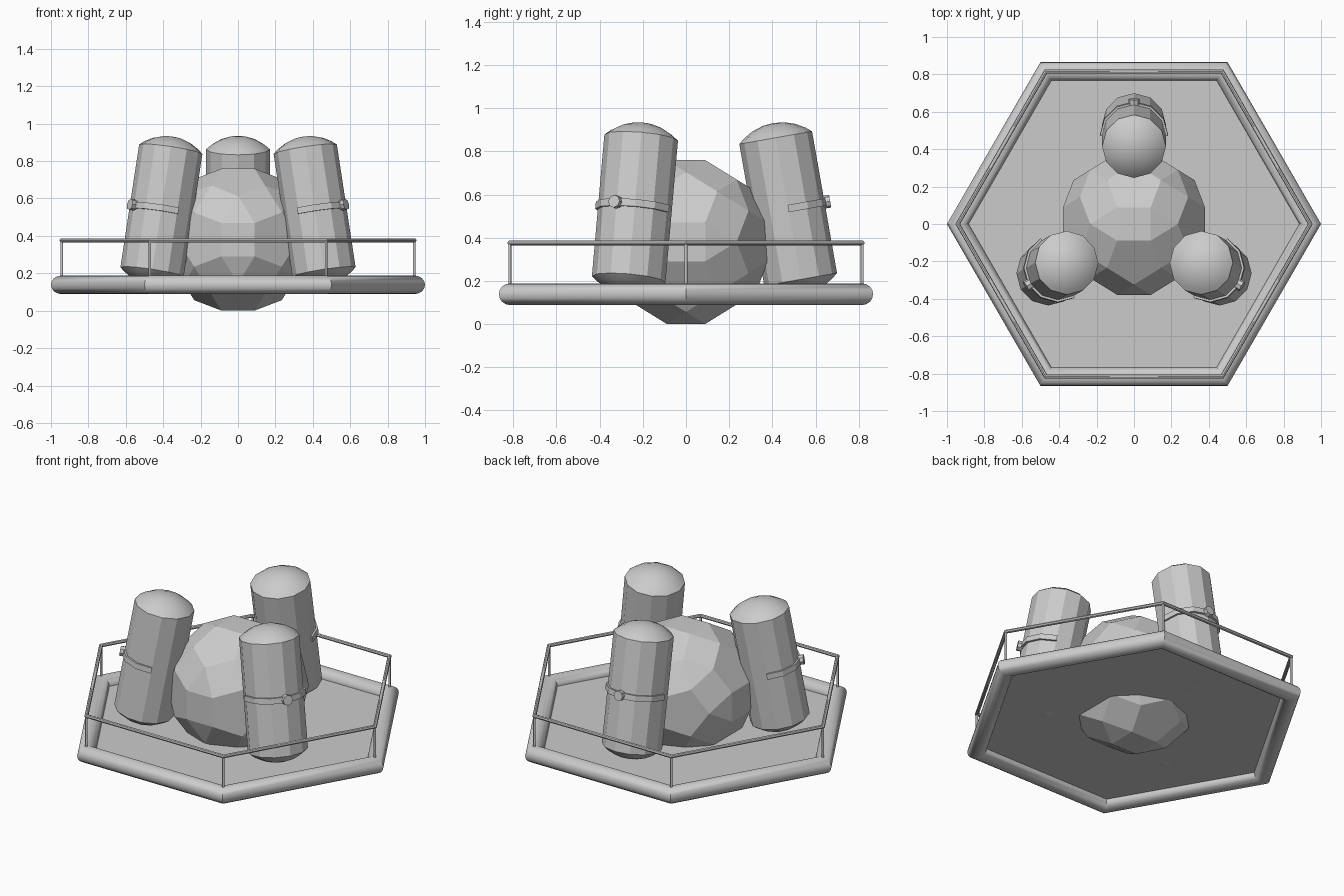
import bpy, bmesh
from math import sin, cos, pi, radians, sqrt
from mathutils import Matrix, Vector

if "Cube" in bpy.data.objects:
    bpy.data.objects.remove(bpy.data.objects["Cube"])

COS30 = cos(pi / 6)
MID_Z = 0.1385


def finish(name, bm, matrix=None, angle=None):
    bmesh.ops.recalc_face_normals(bm, faces=bm.faces[:])
    if matrix:
        bm.transform(matrix)
    me = bpy.data.meshes.new(name)
    bm.to_mesh(me)
    bm.free()
    ob = bpy.data.objects.new(name, me)
    bpy.context.collection.objects.link(ob)
    if angle:
        bpy.ops.object.select_all(action='DESELECT')
        ob.select_set(True)
        bpy.context.view_layer.objects.active = ob
        bpy.ops.object.shade_smooth_by_angle(angle=radians(angle))
    return ob


def bridge(bm, a, b, closed):
    n = len(a)
    for i in range(n if closed else n - 1):
        j = (i + 1) % n
        bm.faces.new((a[i], a[j], b[j], b[i]))


def hex_tube(name, apothem, z, radius, sides):
    """Round bar following a hexagon with mitred corners."""
    bm = bmesh.new()
    rings = []
    for k in range(6):
        ring = []
        for s in range(sides):
            t = 2 * pi * s / sides
            r = (apothem + radius * cos(t)) / COS30
            ring.append(bm.verts.new((r * cos(k * pi / 3), r * sin(k * pi / 3),
                                      z + radius * sin(t))))
        rings.append(ring)
    for k in range(6):
        bridge(bm, rings[k], rings[(k + 1) % 6], True)
    return finish(name, bm, angle=40)


def cylinder(bm, radius, depth, sides, matrix):
    bmesh.ops.create_cone(bm, cap_ends=True, segments=sides, radius1=radius,
                          radius2=radius, depth=depth, matrix=matrix)


# Platform: rim, deck, guard rail and posts
hex_tube("platform_rim", 0.816, MID_Z, 0.05, 16)
hex_tube("guard_rail", 0.816, 0.376, 0.011, 8)

bm = bmesh.new()
bm.faces.new([bm.verts.new((0.93 * cos(k * pi / 3), 0.93 * sin(k * pi / 3), MID_Z))
              for k in range(6)])
finish("deck", bm)

for k in range(6):
    bm = bmesh.new()
    r = 0.816 / COS30
    cylinder(bm, 0.007, 0.21, 8,
             Matrix.Translation((r * cos(k * pi / 3), r * sin(k * pi / 3), 0.271)))
    finish(f"rail_post_{k + 1}", bm, angle=50)

# Central faceted ball (pentagons, squares and triangles)
phi = (1 + sqrt(5)) / 2
points = set()
for base in ((1, 1, phi ** 3), (phi, phi ** 2, 2 * phi), (0, 2 + phi, phi ** 2)):
    for shift in range(3):
        c = base[shift:] + base[:shift]
        for sx in (1, -1):
            for sy in (1, -1):
                for sz in (1, -1):
                    points.add((c[0] * sx + 0.0, c[1] * sy + 0.0, c[2] * sz + 0.0))
bm = bmesh.new()
scale = 0.379 / phi ** 3
for p in points:
    bm.verts.new(Vector(p) * scale + Vector((0, 0, 0.38)))
bmesh.ops.convex_hull(bm, input=bm.verts[:])
bmesh.ops.dissolve_limit(bm, angle_limit=radians(3), verts=bm.verts[:], edges=bm.edges[:])
finish("faceted_ball", bm)

# Three leaning tanks, each with an outer strap and a knob
R, HALF, DOME = 0.171, 0.333, 0.069
SPH = (R * R + DOME * DOME) / (2 * DOME)
SIDES = 12
for i, deg in enumerate((90, 210, 330)):
    place = (Matrix.Rotation(radians(deg), 4, 'Z') @ Matrix.Translation((0.473, 0, 0.535))
             @ Matrix.Rotation(radians(-10), 4, 'Y'))

    # tank body with shallow domes at both ends
    cap = [(R * f, HALF + DOME - SPH + sqrt(SPH * SPH - (R * f) ** 2))
           for f in (1, 0.85, 0.6, 0.3)]
    profile = [(r, -z) for r, z in reversed(cap)] + cap
    bm = bmesh.new()
    rings = [[bm.verts.new((r * cos(2 * pi * s / SIDES), r * sin(2 * pi * s / SIDES), z))
              for s in range(SIDES)] for r, z in profile]
    for a, b in zip(rings, rings[1:]):
        bridge(bm, a, b, True)
    for ring, z in ((rings[0], -HALF - DOME), (rings[-1], HALF + DOME)):
        pole = bm.verts.new((0, 0, z))
        for s in range(SIDES):
            bm.faces.new((ring[s], ring[(s + 1) % SIDES], pole))
    finish(f"tank_{i + 1}", bm, place, 29)

    # half-round strap on the outward side
    bm = bmesh.new()
    section = ((0.163, -0.017), (0.183, -0.017), (0.183, 0.017), (0.163, 0.017))
    rings = [[bm.verts.new((r * cos(t), r * sin(t), z)) for r, z in section]
             for t in (-pi / 2 + pi * s / 6 for s in range(7))]
    for a, b in zip(rings, rings[1:]):
        bridge(bm, a, b, True)
    bm.faces.new(rings[0])
    bm.faces.new(rings[-1])
    finish(f"tank_strap_{i + 1}", bm, place)

    # knob
    bm = bmesh.new()
    cylinder(bm, 0.03, 0.035, 8,
             Matrix.Translation((0.18, 0, 0)) @ Matrix.Rotation(pi / 2, 4, 'Y'))
    finish(f"strap_knob_{i + 1}", bm, place)
